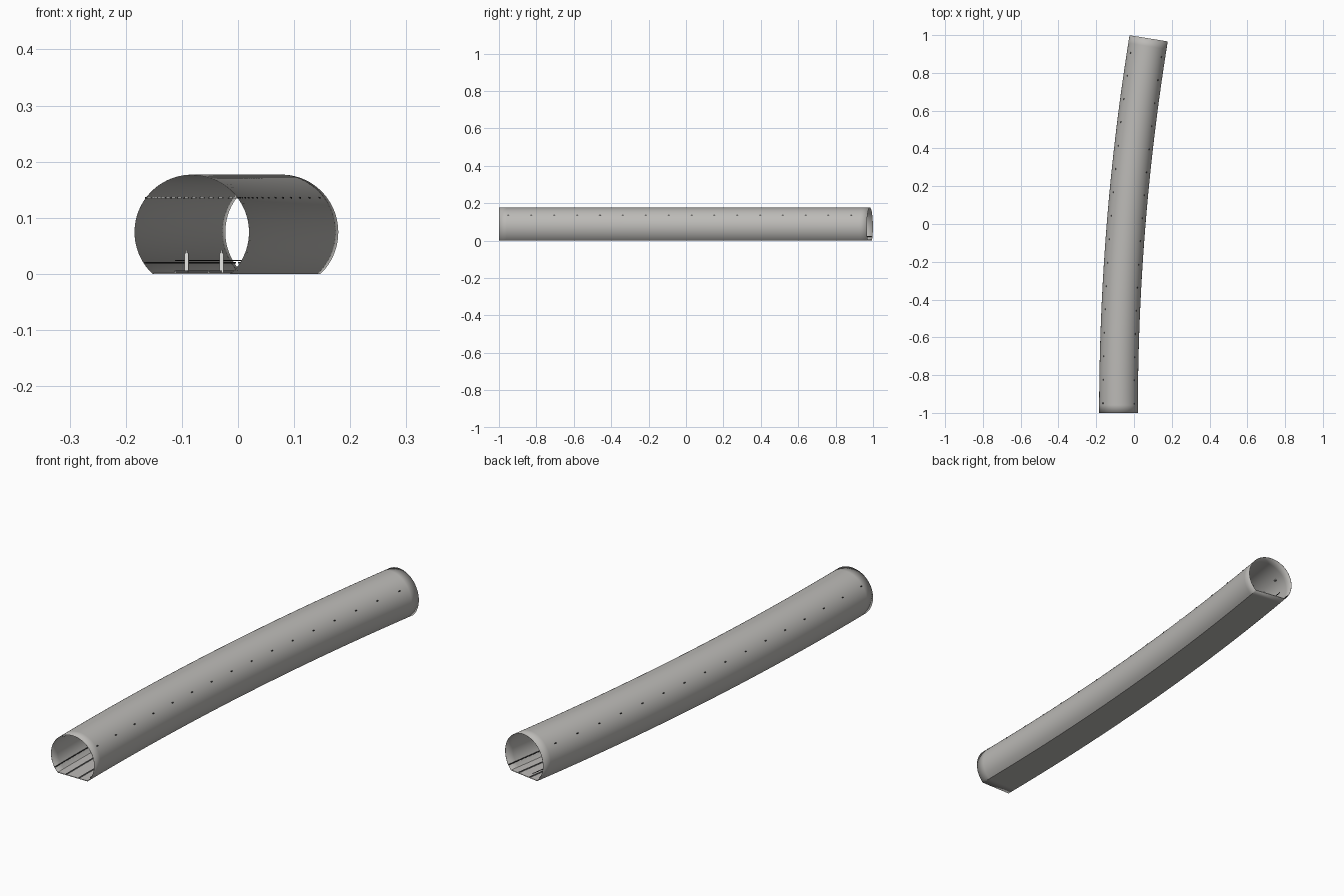
import bpy, bmesh, math
from mathutils import Matrix, Vector

if "Cube" in bpy.data.objects:
    bpy.data.objects.remove(bpy.data.objects["Cube"], do_unlink=True)

# Centre line: a gentle arc bending towards +x
BEND = 0.1606
RADIUS = 12.4
LENGTH = BEND * RADIUS
START = Vector((-0.082, -1.0, 0))
R, CZ, WALL = 0.1025, 0.0745, 0.001
STEPS = 48


def material(name, r, g, b):
    m = bpy.data.materials.new(name)
    m.use_nodes = True
    m.diffuse_color = (r, g, b, 1)
    m.node_tree.nodes["Principled BSDF"].inputs["Base Color"].default_value = (r, g, b, 1)
    return m


concrete = material("concrete grey", 0.5, 0.49, 0.47)
black = material("cable black", 0.03, 0.03, 0.03)
steel = material("rail grey", 0.3, 0.3, 0.3)
white = material("lamp white", 0.8, 0.8, 0.78)


def frame(s):
    """Placement at distance s along the arc: local x across, y along, z up."""
    a = s / RADIUS
    pos = START + RADIUS * Vector((1 - math.cos(a), math.sin(a), 0))
    return Matrix.Translation(pos) @ Matrix.Rotation(-a, 4, 'Z')


def finish(bm, name, mat):
    me = bpy.data.meshes.new(name)
    bm.to_mesh(me)
    bm.free()
    me.materials.append(mat)
    ob = bpy.data.objects.new(name, me)
    bpy.context.collection.objects.link(ob)
    return ob


def sweep(name, profile, mat, s0=0.0, s1=LENGTH, caps=True):
    """Run a closed (across, height) profile along the arc."""
    bm = bmesh.new()
    rings = []
    for i in range(STEPS + 1):
        f = frame(s0 + (s1 - s0) * i / STEPS)
        rings.append([bm.verts.new(f @ Vector((x, 0, z))) for x, z in profile])
    n = len(profile)
    for a, b in zip(rings, rings[1:]):
        for j in range(n):
            k = (j + 1) % n
            bm.faces.new((a[j], b[j], b[k], a[k]))
    if caps:
        bm.faces.new(rings[0])
        bm.faces.new(rings[-1][::-1])
    return finish(bm, name, mat)


def rect(x, z, w, h):
    return [(x - w / 2, z), (x + w / 2, z), (x + w / 2, z + h), (x - w / 2, z + h)]


def boxes(name, mat, places, size):
    """One object made of equal boxes at (distance, across, height)."""
    bm = bmesh.new()
    for s, x, z in places:
        m = frame(s) @ Matrix.Translation((x, 0, z)) @ Matrix.Diagonal((*size, 1))
        bmesh.ops.create_cube(bm, size=1, matrix=m)
    return finish(bm, name, mat)


# Thin round shell with a flat base
a0 = -math.asin(CZ / R)
ARC = 64
shell = [(R * math.cos(a), CZ + R * math.sin(a))
         for a in (a0 + (math.pi - 2 * a0) * i / ARC for i in range(ARC + 1))]
tunnel = sweep("tunnel_shell", shell, concrete, caps=False)
thick = tunnel.modifiers.new("wall", 'SOLIDIFY')
thick.thickness = WALL
thick.offset = -1
bpy.context.view_layer.objects.active = tunnel
tunnel.select_set(True)
bpy.ops.object.shade_smooth_by_angle(angle=math.radians(30))

# Track bed and rails
sweep("track_bed", rect(0, 0.001, 0.138, 0.0015), concrete)
for side, tag in ((-1, "right"), (1, "left")):
    sweep(tag + "_rail", rect(side * 0.03, 0.0025, 0.003, 0.004), steel)
    # Cable along the foot of each wall
    cable_x = side * (math.sqrt(R * R - (CZ - 0.02) ** 2) - 0.003)
    sweep(tag + "_wall_cable", rect(cable_x, 0.0185, 0.003, 0.003), black)
    # Wall lamps: a dark housing that pierces the wall, with a pale strip inside
    lamp_z = 0.136
    wall_x = math.sqrt(R * R - (lamp_z - CZ) ** 2)
    spots = [0.05 + 0.1235 * i for i in range(16)]
    boxes(tag + "_lamp_housings", black,
          [(s, side * (wall_x - 0.001), lamp_z) for s in spots], (0.006, 0.008, 0.003))
    boxes(tag + "_lamp_strips", white,
          [(s, side * (wall_x - 0.006), lamp_z) for s in spots], (0.006, 0.012, 0.003))

# Contact rail
sweep("contact_rail", rect(-0.046, 0.0235, 0.003, 0.0015), black, s0=0.65)

# Trackside marker posts with narrow tips
posts = (-0.031, 0.031)
boxes("marker_posts", white, [(0.73, x, 0.0195) for x in posts], (0.007, 0.007, 0.035))
boxes("marker_tips", white, [(0.73, x, 0.04) for x in posts], (0.003, 0.003, 0.006))
